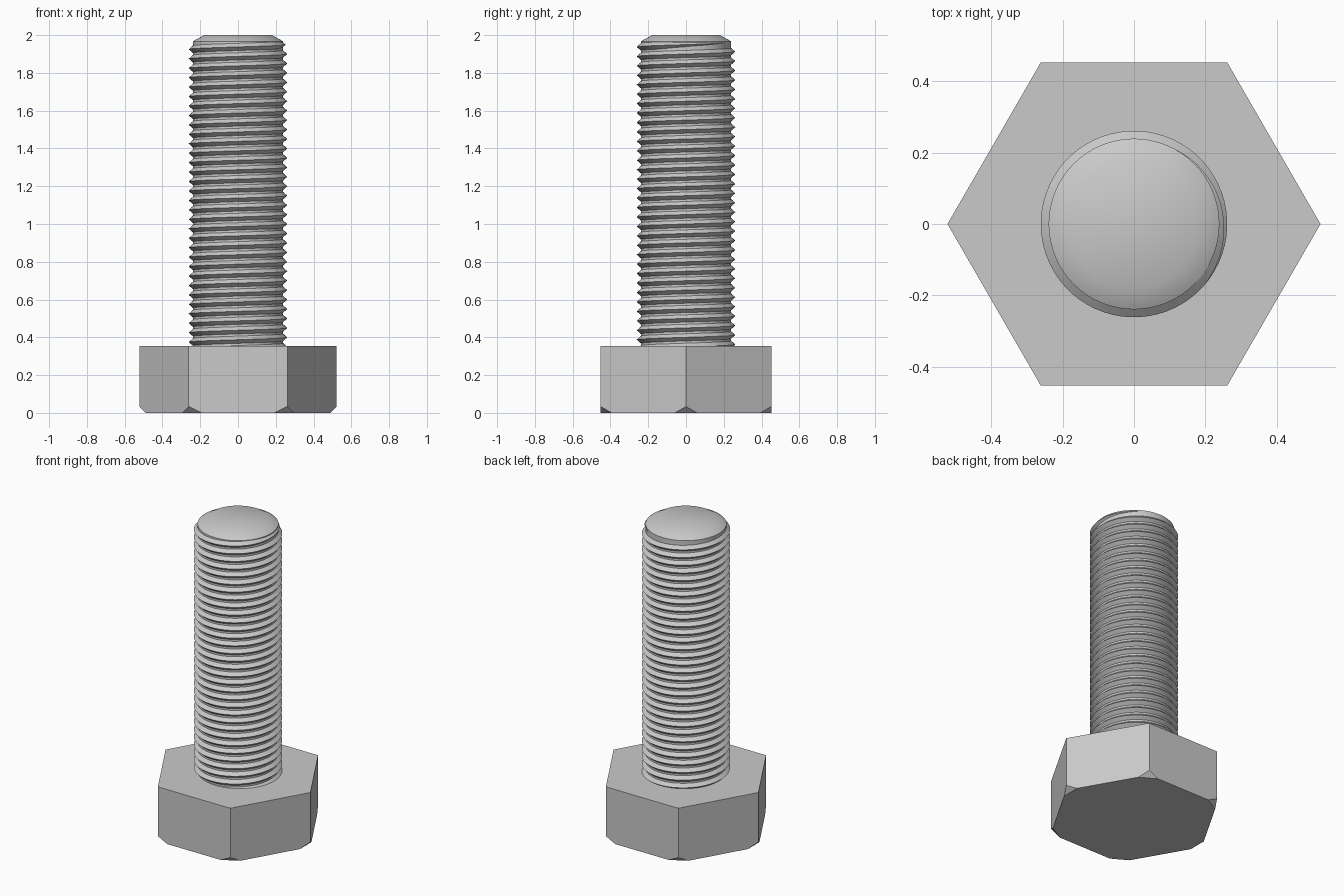
import bpy
import bmesh
from math import cos, sin, tau, radians, ceil
from mathutils import Vector

default = bpy.data.objects.get("Cube")
if default:
    bpy.data.objects.remove(default, do_unlink=True)

# Overall sizes
HEAD_RADIUS, HEAD_HEIGHT, CORNER_CUT = 0.522, 0.355, 0.034
CORE, CREST, TIP = 0.239, 0.261, 0.18
TOP, SHOULDER = 2.0, 1.967
PITCH, HALF_WIDTH = 0.05, 0.02
THREAD_TOP, SEGMENTS = 1.95, 64

# One plain grey metal
steel = bpy.data.materials.new("grey steel")
steel.use_nodes = True
GREY = (0.59, 0.59, 0.59, 1)
steel.diffuse_color = GREY
steel.node_tree.nodes["Principled BSDF"].inputs["Base Color"].default_value = GREY


def ring(bm, radius, z, count):
    return [bm.verts.new((radius * cos(tau * i / count), radius * sin(tau * i / count), z))
            for i in range(count)]


def bridge(bm, low, high):
    n = len(low)
    for i in range(n):
        j = (i + 1) % n
        bm.faces.new((low[i], low[j], high[j], high[i]))


def lathe(bm, profile, count):
    rings = [ring(bm, r, z, count) for r, z in profile]
    for low, high in zip(rings, rings[1:]):
        bridge(bm, low, high)
    bm.faces.new(rings[0][::-1])
    bm.faces.new(rings[-1])


def finish(bm, name, smooth=True):
    mesh = bpy.data.meshes.new(name)
    bm.to_mesh(mesh)
    bm.free()
    mesh.materials.append(steel)
    obj = bpy.data.objects.new(name, mesh)
    bpy.context.collection.objects.link(obj)
    if smooth:
        bpy.ops.object.select_all(action='DESELECT')
        obj.select_set(True)
        bpy.context.view_layer.objects.active = obj
        bpy.ops.object.shade_smooth_by_angle(angle=radians(30))
    return obj


# Hexagonal head, with each lower corner cut off by a sloping plane
bm = bmesh.new()
lathe(bm, [(HEAD_RADIUS, 0), (HEAD_RADIUS, HEAD_HEIGHT)], 6)
for k in range(6):
    out = Vector((cos(tau * k / 6), sin(tau * k / 6), 0))
    cut = bmesh.ops.bisect_plane(
        bm, geom=bm.verts[:] + bm.edges[:] + bm.faces[:],
        plane_co=out * (HEAD_RADIUS - CORNER_CUT),
        plane_no=out - Vector((0, 0, 1)), clear_outer=True)
    edges = [e for e in cut["geom_cut"] if isinstance(e, bmesh.types.BMEdge)]
    bmesh.ops.holes_fill(bm, edges=edges, sides=0)
bmesh.ops.recalc_face_normals(bm, faces=bm.faces[:])
finish(bm, "hex_head", smooth=False)

# Plain shank core with a chamfered tip
bm = bmesh.new()
lathe(bm, [(CORE, HEAD_HEIGHT - 0.02), (CORE, SHOULDER), (TIP, TOP)], SEGMENTS)
finish(bm, "shank_core")

# Right-handed thread ridge, fading into the core at its upper end
bm = bmesh.new()
end = radians(60)
fade = radians(100)
turns = (THREAD_TOP - HEAD_HEIGHT + HALF_WIDTH) / PITCH + 0.3
steps = ceil((turns * tau + end) / tau * SEGMENTS)
previous = None
for s in range(steps + 1):
    angle = end - (steps - s) * tau / SEGMENTS
    scale = max(0.02, min(1, (end - angle) / fade))
    z = THREAD_TOP + PITCH * angle / tau
    half = HALF_WIDTH * scale
    crest = CORE + (CREST - CORE) * scale
    row = [bm.verts.new((r * cos(angle), r * sin(angle), z + dz))
           for r, dz in ((CORE - 0.001, -half), (crest, 0), (CORE - 0.001, half))]
    if previous:
        for i in range(2):
            bm.faces.new((previous[i], row[i], row[i + 1], previous[i + 1]))
    previous = row
finish(bm, "thread_ridge")
